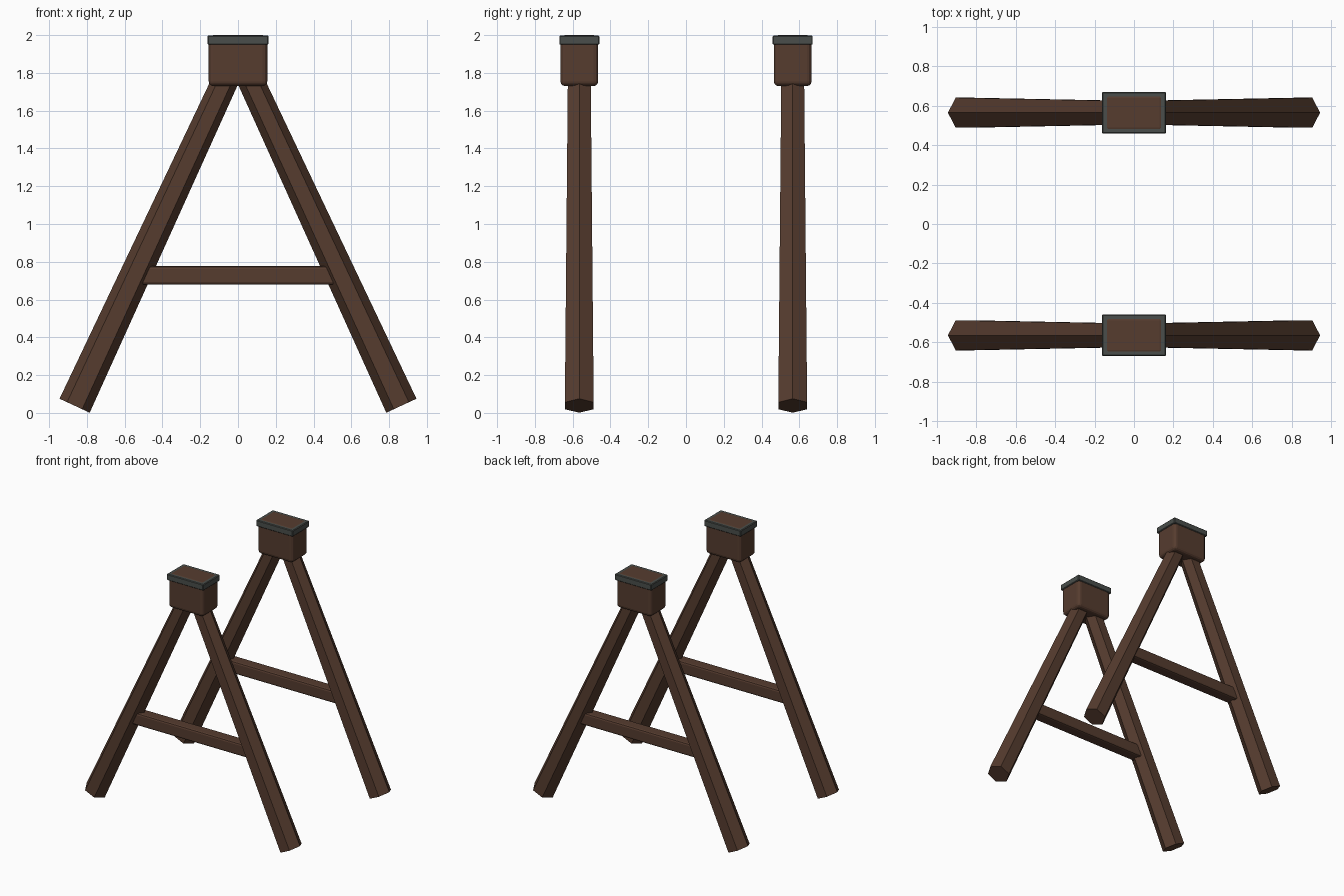
import bpy, math
from mathutils import Vector

if "Cube" in bpy.data.objects:
    bpy.data.objects.remove(bpy.data.objects["Cube"])


def material(name, rgb):
    m = bpy.data.materials.new(name)
    m.diffuse_color = (*rgb, 1)
    m.use_nodes = True
    m.node_tree.nodes["Principled BSDF"].inputs["Base Color"].default_value = m.diffuse_color
    return m


wood = material("dark_brown_wood", (0.092, 0.045, 0.028))
iron = material("dark_grey_iron", (0.068, 0.076, 0.070))


def box(name, center, size, bevel, segments, mat):
    bpy.ops.mesh.primitive_cube_add(size=1, location=center)
    ob = bpy.context.object
    ob.name = name
    ob.scale = size
    bpy.ops.object.transform_apply(location=False, rotation=False, scale=True)
    mod = ob.modifiers.new("soft_edges", "BEVEL")
    mod.width = bevel
    mod.segments = segments
    ob.data.materials.append(mat)
    return ob


def leg(name, foot, top, r_foot, r_top):
    # six-sided tapered post with corners pointing along the frame's plane
    axis = top - foot
    bpy.ops.mesh.primitive_cone_add(vertices=6, radius1=r_foot, radius2=r_top,
                                    depth=axis.length, location=(foot + top) / 2)
    ob = bpy.context.object
    ob.name = name
    # corners of the primitive start on the y axis, so turn them to x
    for v in ob.data.vertices:
        v.co = Vector((v.co.y, -v.co.x, v.co.z))
    ob.rotation_euler = (0, math.atan2(axis.x, axis.z), 0)
    ob.data.materials.append(wood)


for label, y in (("front", -0.565), ("back", 0.565)):
    # pair of splayed legs
    for side, s in (("left", -1), ("right", 1)):
        leg(f"{label}_{side}_leg", Vector((s * 0.865, y, 0.038)),
            Vector((s * 0.03, y, 1.84)), 0.088, 0.069)
    # tie beam between the legs
    box(f"{label}_cross_beam", (0, y, 0.728), (1.08, 0.095, 0.098), 0.014, 2, wood)
    # head block, its flat top showing through the band
    box(f"{label}_head_block", (0, y, 1.865), (0.31, 0.2, 0.27), 0.025, 3, wood)
    # iron band around the top
    box(f"{label}_iron_band", (0, y, 1.9735), (0.325, 0.212, 0.049), 0.005, 1, iron)
